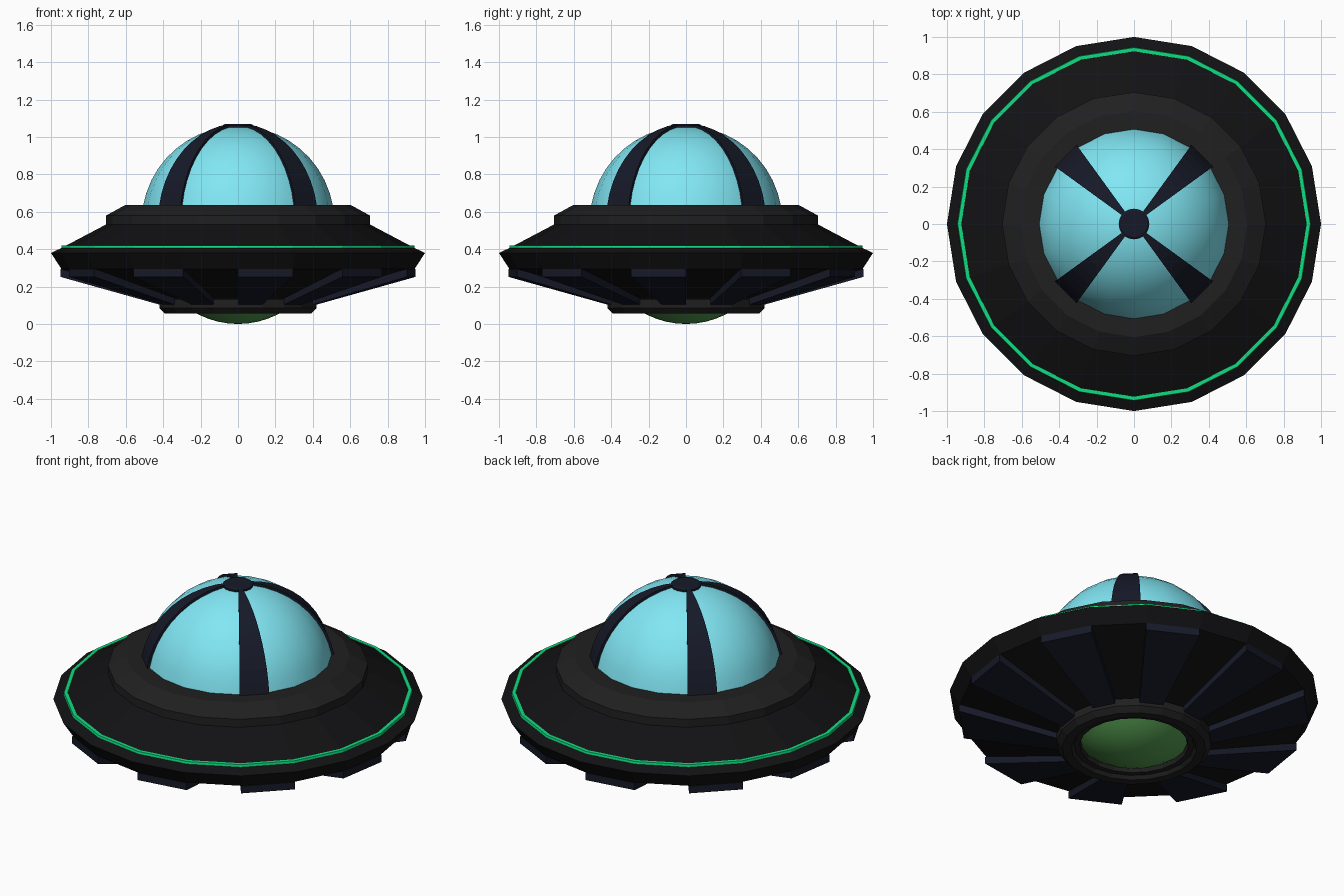
import bpy, bmesh, math

if "Cube" in bpy.data.objects:
    bpy.data.objects.remove(bpy.data.objects["Cube"])

SIDES = 20
STEP = 2 * math.pi / SIDES


def material(name, rgb):
    m = bpy.data.materials.new(name)
    m.diffuse_color = (*rgb, 1)
    m.use_nodes = True
    m.node_tree.nodes["Principled BSDF"].inputs["Base Color"].default_value = m.diffuse_color
    return m


black = material("hull_black", (0.006, 0.006, 0.007))
grey = material("collar_grey", (0.014, 0.014, 0.014))
navy = material("panel_navy", (0.008, 0.010, 0.021))
glow = material("glow_green", (0.005, 0.72, 0.22))
glass = material("dome_glass", (0.22, 0.80, 0.91))
lens_green = material("lens_green", (0.09, 0.33, 0.08))


def lathe(name, profile, mat, first=0, count=SIDES, loop=False, smooth=False):
    """Revolve (radius, z) points over some of the 20 sectors; loop closes the section."""
    bm = bmesh.new()
    full = count == SIDES
    rows = []
    for k in range(first, first + count + (0 if full else 1)):
        a = k * STEP
        rows.append([bm.verts.new((r * math.cos(a), r * math.sin(a), z)) for r, z in profile])
    n = len(profile)
    for i in range(count):
        a, b = rows[i], rows[(i + 1) % len(rows)]
        for j in range(n if loop else n - 1):
            q = (j + 1) % n
            bm.faces.new((a[j], b[j], b[q], a[q]))
    if not full and loop:
        bm.faces.new(rows[0])
        bm.faces.new(rows[-1][::-1])
    bmesh.ops.remove_doubles(bm, verts=bm.verts[:], dist=1e-5)
    bmesh.ops.recalc_face_normals(bm, faces=bm.faces[:])
    for f in bm.faces:
        f.smooth = smooth
    mesh = bpy.data.meshes.new(name)
    bm.to_mesh(mesh)
    bm.free()
    mesh.materials.append(mat)
    obj = bpy.data.objects.new(name, mesh)
    bpy.context.collection.objects.link(obj)
    return obj


def arc(radius, centre_z, start, end, steps):
    """Points on a circle in the (radius, z) plane, angles in degrees."""
    pts = []
    for i in range(steps + 1):
        t = math.radians(start + (end - start) * i / steps)
        pts.append((max(radius * math.cos(t), 0), centre_z + radius * math.sin(t)))
    return pts


# Saucer body with a sharp rim
lathe("saucer_hull", [(0.36, 0.12), (0.945, 0.295), (1.0, 0.38), (0.94, 0.408), (0.70, 0.535)], black)

# Stepped collar under the dome
lathe("dome_collar", [(0.69, 0.53), (0.705, 0.53), (0.705, 0.58), (0.605, 0.635), (0, 0.635)], grey)

# Glowing band near the rim
lathe("glow_ring", [(0.92, 0.395), (0.947, 0.395), (0.943, 0.42), (0.923, 0.42)], glow, loop=True)

# Glass dome
DOME_R, DOME_Z = 0.515, 0.543
lathe("glass_dome", arc(DOME_R, DOME_Z, 10, 90, 10), glass, smooth=True)

# Four dome ribs, each one sector wide, and the cap where they meet
rib = arc(DOME_R + 0.014, DOME_Z, 10, 84, 10) + arc(DOME_R - 0.01, DOME_Z, 84, 10, 10)
for i in range(4):
    lathe(f"dome_rib_{i + 1}", rib, navy, first=2 + 5 * i, count=1, loop=True)
lathe("dome_cap", [(0, 1.04), (0.082, 1.04), (0.082, 1.062), (0.07, 1.07), (0, 1.07)], navy)

# Ten slabs on alternate sectors of the underside
slab = [(0.39, 0.095), (0.95, 0.252), (0.95, 0.295), (0.39, 0.138)]
for i in range(10):
    lathe(f"belly_panel_{i + 1}", slab, navy, first=1 + 2 * i, count=1, loop=True)

# Bottom ring with a recess for the lens
lathe("belly_ring", [(0.40, 0.14), (0.42, 0.13), (0.42, 0.085), (0.39, 0.055), (0.34, 0.055),
                     (0.325, 0.075), (0.295, 0.075), (0.285, 0.11), (0, 0.11)], grey)

# Bulging lens that touches the ground plane
lathe("belly_lens", arc(0.467, 0.467, -90, -51, 6), lens_green, smooth=True)
